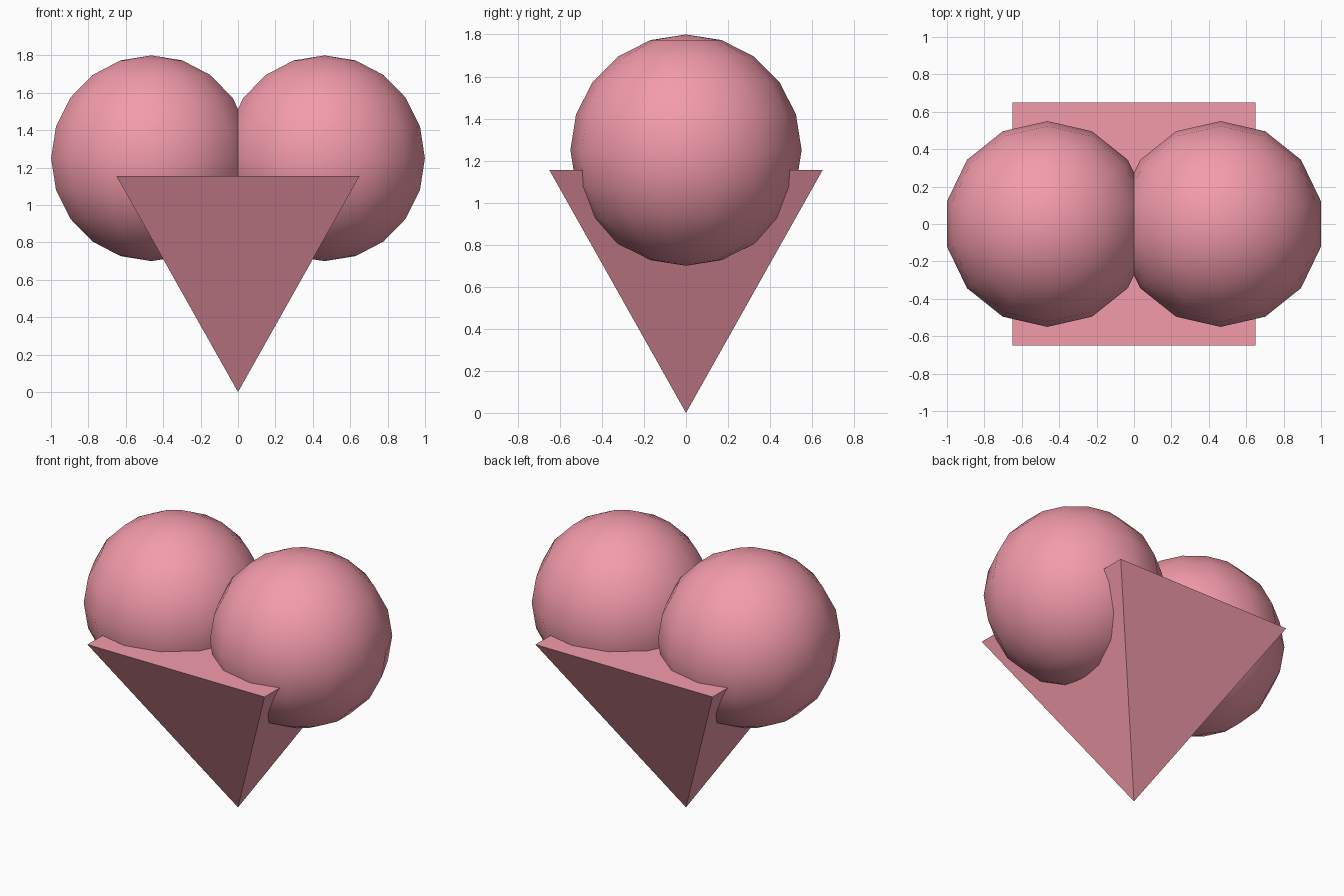
import bpy
from math import pi, radians, sqrt

if "Cube" in bpy.data.objects:
    bpy.data.objects.remove(bpy.data.objects["Cube"])

pink = bpy.data.materials.new("pink")
pink.diffuse_color = (0.9, 0.33, 0.41, 1)
pink.use_nodes = True
pink.node_tree.nodes["Principled BSDF"].inputs["Base Color"].default_value = pink.diffuse_color

# Four-sided point, standing on its tip
HALF, HEIGHT = 0.65, 1.155
bpy.ops.mesh.primitive_cone_add(vertices=4, radius1=0, radius2=HALF * sqrt(2),
                                depth=HEIGHT, location=(0, 0, HEIGHT / 2),
                                rotation=(0, 0, pi / 4))
point = bpy.context.object
point.name = "heart_point"
point.data.materials.append(pink)

# Two overlapping round lobes
for name, side in (("left_lobe", -1), ("right_lobe", 1)):
    bpy.ops.mesh.primitive_uv_sphere_add(segments=14, ring_count=10, radius=0.55,
                                         location=(side * 0.463, 0, 1.25))
    lobe = bpy.context.object
    lobe.name = name
    lobe.data.materials.append(pink)
    bpy.ops.object.shade_smooth_by_angle(angle=radians(30))
